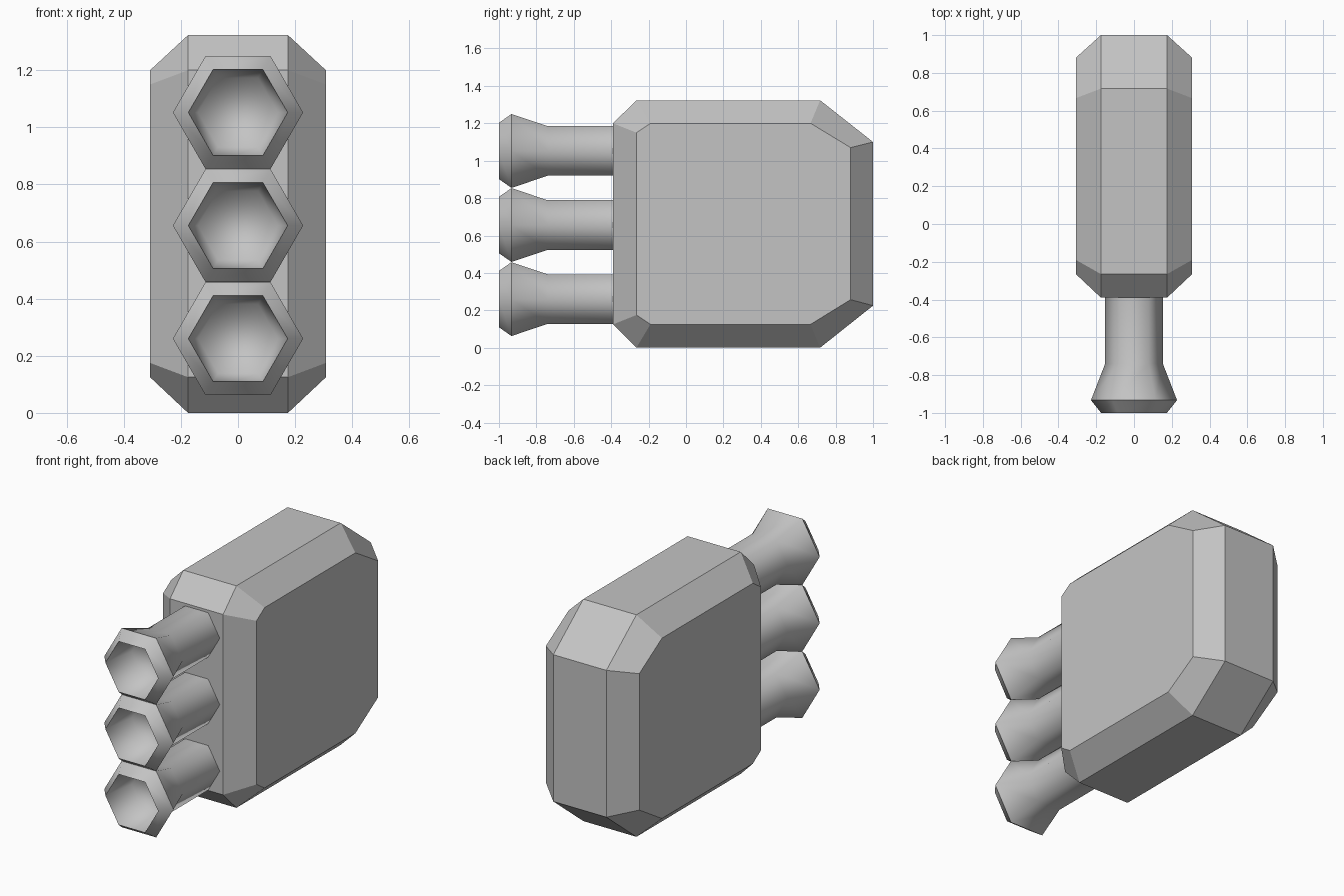
import bpy, bmesh
from math import cos, sin, radians

cube = bpy.data.objects.get("Cube")
if cube:
    bpy.data.objects.remove(cube, do_unlink=True)

grey = bpy.data.materials.new("plain grey")
grey.use_nodes = True
grey.diffuse_color = (0.55, 0.55, 0.55, 1)
grey.node_tree.nodes["Principled BSDF"].inputs["Base Color"].default_value = grey.diffuse_color


def loft(name, rings, smooth=False, sharp_rings=()):
    """Skin a row of matching rings and cap both ends."""
    bm = bmesh.new()
    loops = [[bm.verts.new(p) for p in ring] for ring in rings]
    n = len(loops[0])
    for a, b in zip(loops, loops[1:]):
        for i in range(n):
            j = (i + 1) % n
            bm.faces.new((a[i], a[j], b[j], b[i]))
    bm.faces.new(loops[0])
    bm.faces.new(loops[-1])
    bmesh.ops.recalc_face_normals(bm, faces=bm.faces[:])
    for face in bm.faces:
        face.smooth = smooth
    for k in sharp_rings:
        for i in range(n):
            bm.edges.get((loops[k][i], loops[k][(i + 1) % n])).smooth = False
    mesh = bpy.data.meshes.new(name)
    bm.to_mesh(mesh)
    bm.free()
    mesh.materials.append(grey)
    obj = bpy.data.objects.new(name, mesh)
    bpy.context.collection.objects.link(obj)
    return obj


# Body: side profiles as (y, z), full size in the middle and smaller on the flanks
full = [(-0.39, 0.125), (-0.39, 1.2), (-0.265, 1.323), (0.717, 1.323),
        (1.0, 1.1), (1.0, 0.225), (0.717, 0), (-0.265, 0)]
flank = [(-0.265, 0.175), (-0.265, 1.15), (-0.19, 1.2), (0.666, 1.2),
         (0.88, 1.07), (0.88, 0.257), (0.666, 0.125), (-0.19, 0.125)]
sections = [(-0.308, flank), (-0.175, full), (0.175, full), (0.308, flank)]
loft("body", [[(x, y, z) for y, z in profile] for x, profile in sections])

# Barrels: six-sided, flared at the muzzle and hollow, as (y, radius)
barrel = [(-0.36, 0.153), (-0.74, 0.153), (-0.933, 0.228), (-1.0, 0.174), (-0.8, 0.14)]
for place, z in (("lower", 0.26), ("middle", 0.656), ("upper", 1.052)):
    rings = [[(r * cos(radians(60 * i)), y, z + r * sin(radians(60 * i)))
              for i in range(6)] for y, r in barrel]
    loft(place + "_barrel", rings, smooth=True, sharp_rings=(0, 2, 3))
